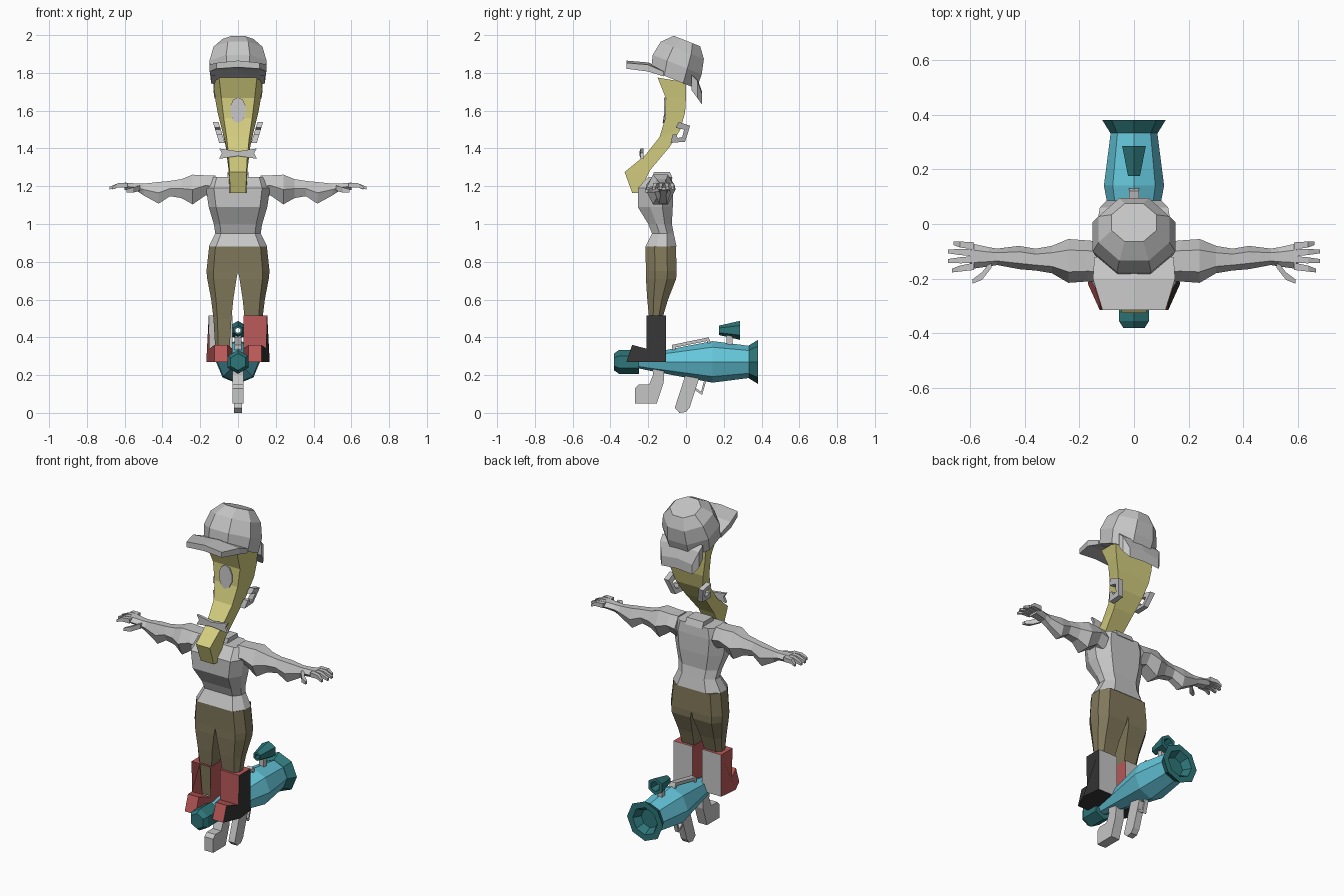
import bpy, bmesh, math
from mathutils import Vector


def material(name, rgb):
    m = bpy.data.materials.new(name)
    m.diffuse_color = (*rgb, 1)
    return m


GREY = material("light grey", (0.56, 0.56, 0.56))
YELLOW = material("pale yellow", (0.65, 0.61, 0.21))
OLIVE = material("olive", (0.22, 0.19, 0.105))
RED = material("brick red", (0.50, 0.10, 0.10))
DARK = material("charcoal", (0.035, 0.035, 0.037))
CYAN = material("cyan", (0.13, 0.57, 0.71))
TEAL = material("dark teal", (0.027, 0.18, 0.19))


def loft(name, rings, mat, side=1, closed=False):
    """Skin matching rings of points; side=-1 mirrors in x; closed joins last ring to first."""
    bm = bmesh.new()
    rows = [[bm.verts.new((p[0] * side, p[1], p[2])) for p in r] for r in rings]
    n = len(rows[0])
    pairs = list(zip(rows, rows[1:])) + ([(rows[-1], rows[0])] if closed else [])
    for a, b in pairs:
        for i in range(n):
            j = (i + 1) % n
            bm.faces.new((a[i], a[j], b[j], b[i]))
    if not closed:
        bm.faces.new(rows[0])
        bm.faces.new(rows[-1])
    bmesh.ops.recalc_face_normals(bm, faces=bm.faces)
    me = bpy.data.meshes.new(name)
    bm.to_mesh(me)
    bm.free()
    me.materials.append(mat)
    ob = bpy.data.objects.new(name, me)
    bpy.context.collection.objects.link(ob)
    return ob


def slab(name, profile, x0, x1, mat, side=1):
    """Extrude a (y, z) profile along x."""
    return loft(name, [[(x, y, z) for y, z in profile] for x in (x0, x1)], mat, side)


def turned(name, stations, zc, sides, mat, closed=False):
    """Turned shape along y from (y, radius) stations."""
    angles = [2 * math.pi * i / sides + math.pi / 2 for i in range(sides)]
    return loft(name, [[(r * math.cos(a), y, zc + r * math.sin(a)) for a in angles]
                       for y, r in stations], mat, closed=closed)


# Torso: chamfered rings of (z, half width, front y, back y)
def body_ring(z, w, f, b):
    d = b - f
    half = [(0.75 * w, f), (w, f + 0.35 * d), (w, b - 0.3 * d), (0.6 * w, b)]
    return [(x, y, z) for x, y in half] + [(-x, y, z) for x, y in reversed(half)]


loft("torso", [body_ring(*r) for r in [
    (0.88, 0.155, -0.215, -0.05), (0.95, 0.12, -0.18, -0.065), (1.0, 0.128, -0.20, -0.075),
    (1.09, 0.155, -0.255, -0.07), (1.19, 0.17, -0.255, -0.07), (1.25, 0.15, -0.20, -0.075)]], GREY)
slab("collar", [(-0.18, 1.24), (-0.17, 1.275), (-0.085, 1.275), (-0.07, 1.24)], -0.055, 0.055, GREY)


# Arms and hands
def arm_ring(x, z0, z1, y0, y1):
    yc, zc, ry, rz = (y0 + y1) / 2, (z0 + z1) / 2, (y1 - y0) / 2, (z1 - z0) / 2
    return [(x, yc + ry * math.cos(k * math.pi / 3), zc + 1.1 * rz * math.sin(k * math.pi / 3))
            for k in range(6)]


def finger(name, path, side):
    rings = []
    for x, y, z, r in path:
        rings.append([(x, y - r, z - r), (x, y + r, z - r), (x, y + r, z + r), (x, y - r, z + r)])
    loft(name, rings, GREY, side)


for side, tag in ((1, "right"), (-1, "left")):
    loft(tag + "_arm", [arm_ring(*r) for r in [
        (0.12, 1.13, 1.26, -0.21, -0.065), (0.17, 1.15, 1.26, -0.21, -0.06),
        (0.24, 1.10, 1.265, -0.215, -0.055), (0.30, 1.135, 1.24, -0.18, -0.08),
        (0.36, 1.145, 1.23, -0.17, -0.09), (0.42, 1.105, 1.225, -0.165, -0.08),
        (0.50, 1.15, 1.215, -0.15, -0.09), (0.53, 1.17, 1.215, -0.155, -0.085),
        (0.60, 1.18, 1.22, -0.165, -0.07)]], GREY, side)
    for i, (y0, y1, tip) in enumerate([(-0.08, -0.07, 0.66), (-0.105, -0.10, 0.68),
                                       (-0.13, -0.135, 0.68), (-0.155, -0.17, 0.665)]):
        finger(f"{tag}_finger_{i}", [(0.585, y0, 1.205, 0.013), (0.635, (y0 + y1) / 2, 1.205, 0.011),
                                     (tip, y1, 1.19, 0.007)], side)
    finger(tag + "_thumb", [(0.52, -0.145, 1.19, 0.014), (0.555, -0.19, 1.18, 0.014),
                            (0.59, -0.21, 1.175, 0.008)], side)

    # Trouser legs: (z, inner x, outer x, front y, back y)
    rings = []
    for z, a, b, f, k in [(0.88, 0, 0.153, -0.215, -0.053), (0.75, 0, 0.167, -0.212, -0.05),
                          (0.71, 0.008, 0.163, -0.212, -0.052), (0.60, 0.025, 0.142, -0.205, -0.095),
                          (0.50, 0.035, 0.13, -0.195, -0.125), (0.33, 0.045, 0.12, -0.185, -0.125)]:
        c, e = 0.22 * (b - a), 0.3 * (k - f)
        rings.append([(a, f, z), (b - c, f, z), (b, f + e, z), (b, k - e, z), (b - c, k, z), (a, k, z)])
    loft(tag + "_trouser_leg", rings, OLIVE, side)

    # Boots with splayed toes
    prof = [(-0.105, 0.27), (-0.105, 0.515), (-0.21, 0.515), (-0.21, 0.34), (-0.285, 0.36), (-0.315, 0.27),
            (-0.21, 0.27)]
    inner = [(0.03 if y > -0.22 else 0.055, y, z) for y, z in prof]
    outer = [(0.155 if y > -0.22 else 0.125, y, z) for y, z in prof]
    outer[3] = (0.15, -0.21, 0.34)
    outer[6] = (0.168, -0.22, 0.27)
    boot = loft(tag + "_boot", [inner, outer], RED, side)
    boot.data.materials.append(DARK)
    boot.data.materials.append(GREY)
    for p in boot.data.polygons:
        if p.normal.y > 0.8:
            p.material_index = 2
        elif p.normal.z < -0.8 or (side == 1 and p.normal.x > 0.5):
            p.material_index = 1
    if side == -1:  # this shaft is open at the front
        bm = bmesh.new()
        bm.from_mesh(boot.data)
        gone = [f for f in bm.faces if f.normal.y < -0.8 and f.calc_center_median().z > 0.4]
        bmesh.ops.delete(bm, geom=gone, context="FACES")
        bm.to_mesh(boot.data)
        bm.free()

    # Bracket-shaped ears, leaning outward at the top
    ear = [(-0.04, 1.54), (0.022, 1.52), (-0.005, 1.435), (-0.082, 1.43), (-0.07, 1.475),
           (-0.05, 1.475), (-0.045, 1.455), (-0.02, 1.46), (-0.01, 1.50), (-0.055, 1.51)]
    loft(tag + "_ear", [[(x + (z - 1.43) * 0.3, y, z) for y, z in ear] for x in (0.07, 0.1)], GREY, side)

    # Moustache wings
    loft(tag + "_moustache", [[(0, y, 1.385), (0, y, 1.36), (0.10, y - dy, 1.345), (0.085, y - dy, 1.375),
                               (0.10, y - dy, 1.40)] for y, dy in ((-0.225, 0.0), (-0.245, -0.005))],
         GREY, side)

# Long curved face: (front y, front z, back y, back z, front half width, back half width)
loft("face", [[(-a, fy, fz), (a, fy, fz), (b, by, bz), (-b, by, bz)] for fy, fz, by, bz, a, b in [
    (-0.15, 1.775, 0.0, 1.75, 0.10, 0.128), (-0.107, 1.667, 0.0, 1.67, 0.088, 0.122),
    (-0.11, 1.56, -0.005, 1.59, 0.075, 0.108), (-0.14, 1.46, -0.03, 1.50, 0.06, 0.085),
    (-0.215, 1.365, -0.085, 1.41, 0.05, 0.065), (-0.325, 1.275, -0.19, 1.285, 0.045, 0.05),
    (-0.285, 1.165, -0.25, 1.165, 0.042, 0.045)]], YELLOW)
# Oval plate on the face
oval = []
for off in (0.0, 0.007):
    ring = []
    for k in range(10):
        a = 2 * math.pi * k / 10 + math.pi / 2
        z = 1.603 + 0.068 * math.sin(a)
        y = -0.109 - max(0, 1.56 - z) * 0.3 - off
        ring.append((0.043 * math.cos(a), y, z))
    oval.append(ring)
loft("face_oval", oval, GREY)

# Tilted cap dome: (height, half width, half depth, shift along base)
up, along, origin = Vector((0, 0.37, 0.93)), Vector((0, 0.93, -0.37)), Vector((0, -0.065, 1.765))
rings = []
for h, rx, ry, s in [(0, 0.148, 0.135, 0), (0.08, 0.157, 0.145, -0.012), (0.16, 0.135, 0.128, -0.015),
                     (0.215, 0.085, 0.078, -0.01)]:
    rings.append([origin + up * h + along * (s + 1.04 * ry * math.sin(t)) + Vector((1.04 * rx * math.cos(t), 0, 0))
                  for t in [math.pi / 8 + k * math.pi / 4 for k in range(8)]])
loft("cap_dome", rings, GREY)
# Front brim and rear neck flap: sections of (half width, y, bottom z, top z)
for name, secs in {
    "cap_brim": [(0.145, -0.12, 1.79, 1.82), (0.15, -0.20, 1.815, 1.855), (0.115, -0.315, 1.83, 1.865)],
    "neck_flap": [(0.13, 0.03, 1.715, 1.80), (0.125, 0.06, 1.675, 1.77), (0.10, 0.085, 1.64, 1.70)]}.items():
    loft(name, [[(-w, y, a - 0.008), (0, y, a), (w, y, a - 0.008), (w, y, b - 0.012), (0, y, b), (-w, y, b - 0.012)]
                for w, y, a, b in secs], GREY)

# Launcher: tapered tube, nose, flared hollow tail
turned("launcher_body", [(-0.27, 0.03), (-0.2, 0.045), (0.14, 0.11), (0.335, 0.085)], 0.27, 8, CYAN)
turned("launcher_nose", [(-0.38, 0.045), (-0.355, 0.063), (-0.25, 0.063), (-0.25, 0.02)], 0.27, 6, TEAL)
turned("launcher_flare", [(0.333, 0.087), (0.38, 0.116), (0.38, 0.08), (0.336, 0.055)], 0.27, 8, TEAL)
turned("scope", [(0.175, 0.025), (0.285, 0.05), (0.285, 0.03), (0.175, 0.014)], 0.437, 6, TEAL, closed=True)
slab("scope_post", [(0.215, 0.35), (0.215, 0.42), (0.245, 0.42), (0.245, 0.35)], -0.015, 0.015, GREY)
slab("top_rail", [(-0.07, 0.32), (-0.075, 0.36), (0.12, 0.40), (0.135, 0.36), (0.12, 0.36), (0.11, 0.38),
                  (-0.055, 0.347), (-0.055, 0.32)], -0.018, 0.018, GREY)
slab("front_grip", [(-0.18, 0.29), (-0.115, 0.29), (-0.118, 0.16), (-0.155, 0.05), (-0.27, 0.05), (-0.27, 0.13),
                    (-0.25, 0.15), (-0.195, 0.15), (-0.175, 0.2)], -0.028, 0.028, GREY)
slab("rear_grip", [(0.0, 0.21), (0.075, 0.2), (0.02, 0.03), (0.0, 0.005), (-0.035, 0.0), (-0.06, 0.025)],
     -0.02, 0.02, GREY)
slab("trigger_guard", [(0.04, 0.125), (0.085, 0.095), (0.11, 0.18), (0.098, 0.18), (0.08, 0.112), (0.045, 0.137)],
     -0.012, 0.012, GREY)
